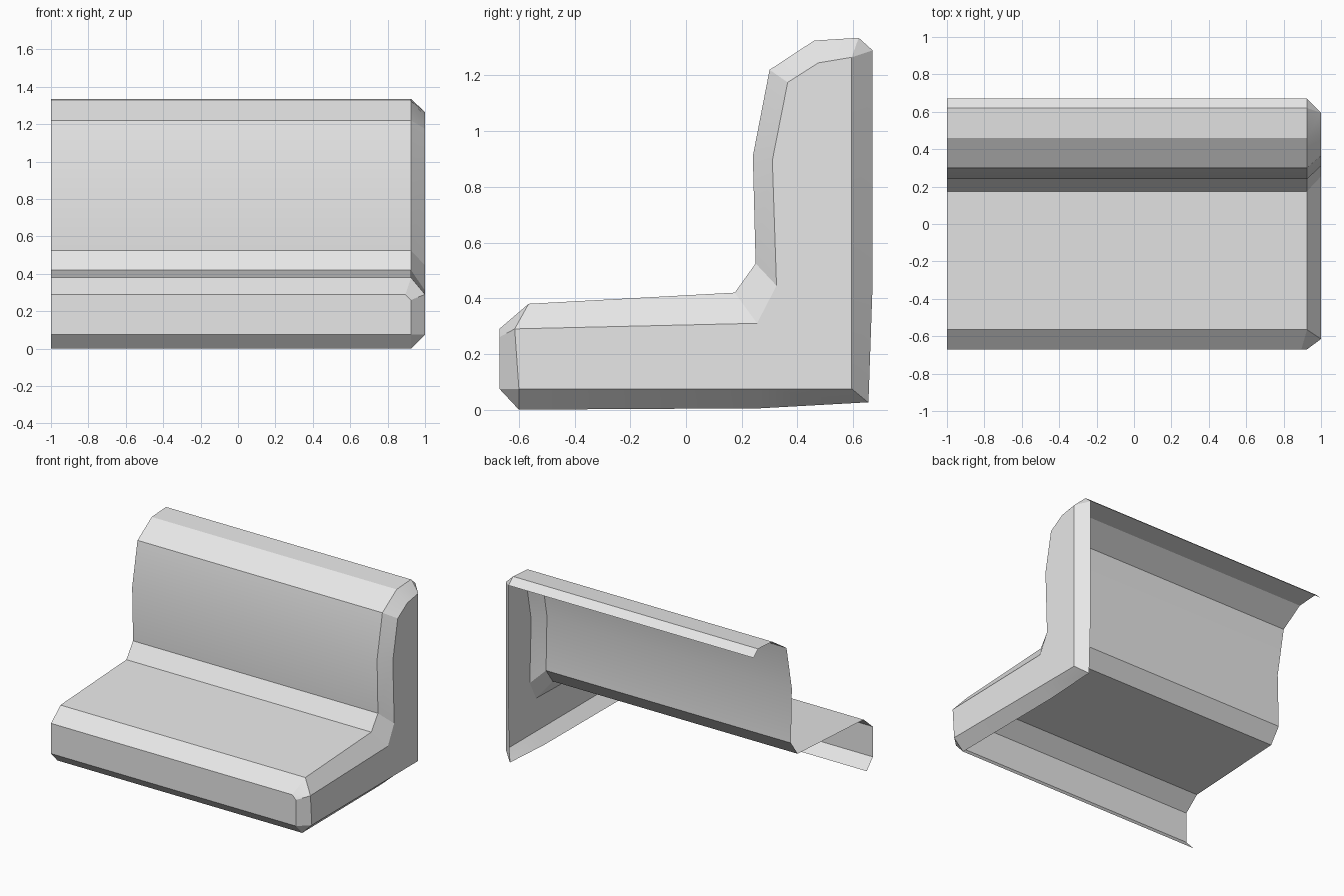
import bpy, bmesh, math

cube = bpy.data.objects.get("Cube")
if cube:
    bpy.data.objects.remove(cube, do_unlink=True)

grey = bpy.data.materials.new("light grey")
grey.use_nodes = True
grey.diffuse_color = (0.8, 0.8, 0.8, 1)
bsdf = next(n for n in grey.node_tree.nodes if n.type == 'BSDF_PRINCIPLED')
bsdf.inputs["Base Color"].default_value = (0.8, 0.8, 0.8, 1)

LEFT, BEVEL, RIGHT = -1.0, 0.925, 1.0

# Outline of the flat end panel (y, z), from the front foot over the top to the back
panel = [(-0.60, 0.075), (-0.615, 0.29), (0.255, 0.31), (0.325, 0.445),
         (0.31, 0.895), (0.365, 1.175), (0.475, 1.245), (0.595, 1.265),
         (0.595, 0.445), (0.595, 0.075), (0.27, 0.075)]

# Seat and backrest profile (y, z, matching panel corner)
profile = [(-0.60, 0.0, 0), (-0.67, 0.075, 0), (-0.67, 0.26, 1), (-0.67, 0.29, 1),
           (-0.565, 0.38, 1), (0.175, 0.42, 2), (0.25, 0.525, 3), (0.24, 0.91, 4),
           (0.30, 1.22, 5), (0.46, 1.325, 6), (0.62, 1.335, 7), (0.67, 1.29, 7)]

# Rest of the bevelled rim, down the back and along the bottom
rim_back = [(0.67, 0.45, 8), (0.655, 0.025, 9), (0.63, 0.025, 9), (0.27, 0.005, 10)]


def make_object(name, bm):
    mesh = bpy.data.meshes.new(name)
    bm.to_mesh(mesh)
    bm.free()
    mesh.materials.append(grey)
    obj = bpy.data.objects.new(name, mesh)
    bpy.context.collection.objects.link(obj)
    bpy.ops.object.select_all(action='DESELECT')
    obj.select_set(True)
    bpy.context.view_layer.objects.active = obj
    bpy.ops.object.shade_smooth_by_angle(angle=math.radians(20))
    return obj


bm = bmesh.new()
inner = [bm.verts.new((RIGHT, y, z)) for y, z in panel]
loop = profile + rim_back
rim = [bm.verts.new((BEVEL - 0.03 if i == 3 else BEVEL, y, z))
       for i, (y, z, k) in enumerate(loop)]
left = [bm.verts.new((LEFT, y, z)) for y, z, k in profile]

# Open upholstery shell, swept along the width
for i in range(len(profile) - 1):
    bm.faces.new((left[i], rim[i], rim[i + 1], left[i + 1]))

# Bevelled rim joining the shell to the end panel
for i in range(len(loop)):
    j = (i + 1) % len(loop)
    a, b = inner[loop[i][2]], inner[loop[j][2]]
    corners = (rim[i], a, rim[j]) if a == b else (rim[i], a, b, rim[j])
    bm.faces.new(corners)

# Flat end panel
bm.faces.new(inner[::-1])
make_object("bench_end_section", bm)
